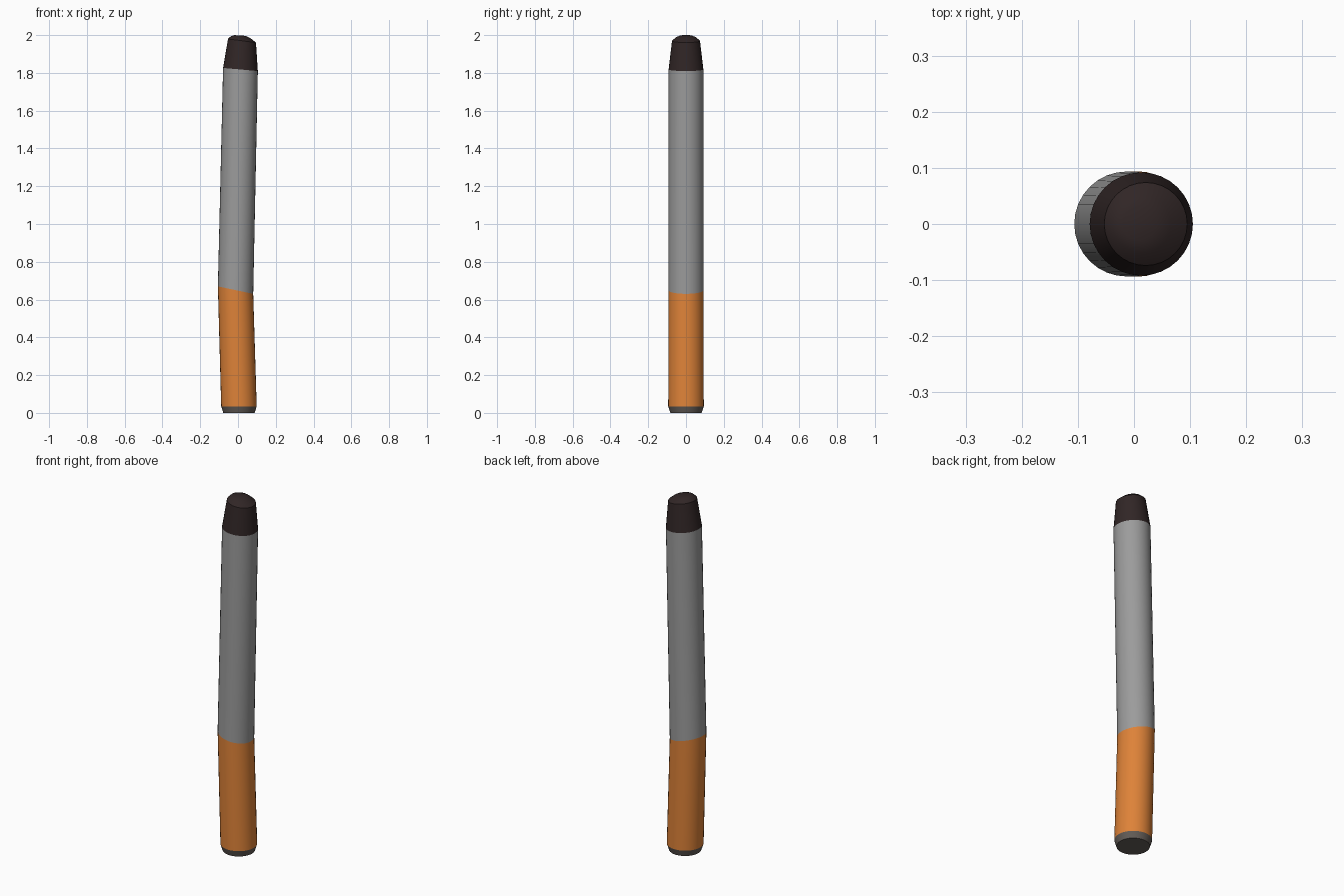
import bpy, bmesh, math

if "Cube" in bpy.data.objects:
    bpy.data.objects.remove(bpy.data.objects["Cube"])

SIDES = 32


def material(name, rgb):
    m = bpy.data.materials.new(name)
    m.diffuse_color = (*rgb, 1)
    m.use_nodes = True
    m.node_tree.nodes["Principled BSDF"].inputs["Base Color"].default_value = m.diffuse_color
    return m


def tube(name, rings, mat, cap_start=False, cap_end=False):
    """Loft tilted circles: (centre x, centre z, radius, slope of z along x)."""
    bm = bmesh.new()
    loops = []
    for cx, cz, r, slope in rings:
        loop = []
        for i in range(SIDES):
            a = 2 * math.pi * i / SIDES
            dx = r * math.cos(a)
            loop.append(bm.verts.new((cx + dx, r * math.sin(a), cz + slope * dx)))
        loops.append(loop)
    for lo, hi in zip(loops, loops[1:]):
        for i in range(SIDES):
            j = (i + 1) % SIDES
            bm.faces.new((lo[i], lo[j], hi[j], hi[i]))
    if cap_start:
        bm.faces.new(loops[0][::-1])
    if cap_end:
        bm.faces.new(loops[-1])
    me = bpy.data.meshes.new(name)
    bm.to_mesh(me)
    bm.free()
    me.materials.append(mat)
    ob = bpy.data.objects.new(name, me)
    bpy.context.collection.objects.link(ob)
    bpy.ops.object.select_all(action='DESELECT')
    ob.select_set(True)
    bpy.context.view_layer.objects.active = ob
    bpy.ops.object.shade_smooth_by_angle(angle=math.radians(35))
    return ob


orange = material("filter orange", (0.73, 0.225, 0.04))
grey = material("paper grey", (0.33, 0.33, 0.33))
ash = material("burnt dark brown", (0.03, 0.019, 0.019))
end = material("filter end grey", (0.125, 0.108, 0.095))

# Shared rings where the parts meet
base = (0.005, 0.035, 0.094, 0.0)
bend = (-0.013, 0.65, 0.0935, -0.21)
burn = (0.013, 1.818, 0.092, -0.09)

# Bevelled mouth end
tube("filter_end", [(0.005, 0.0, 0.083, 0.0), base], end, cap_start=True)
# Filter sleeve leaning left
tube("filter", [base, bend], orange)
# Long paper body leaning back right
tube("paper_body", [bend, burn], grey)
# Tapered burnt tip
tube("burnt_tip", [burn, (0.021, 1.97, 0.074, -0.13),
                   (0.014, 1.989, 0.052, -0.1),
                   (0.010, 1.998, 0.030, -0.06)], ash, cap_end=True)
